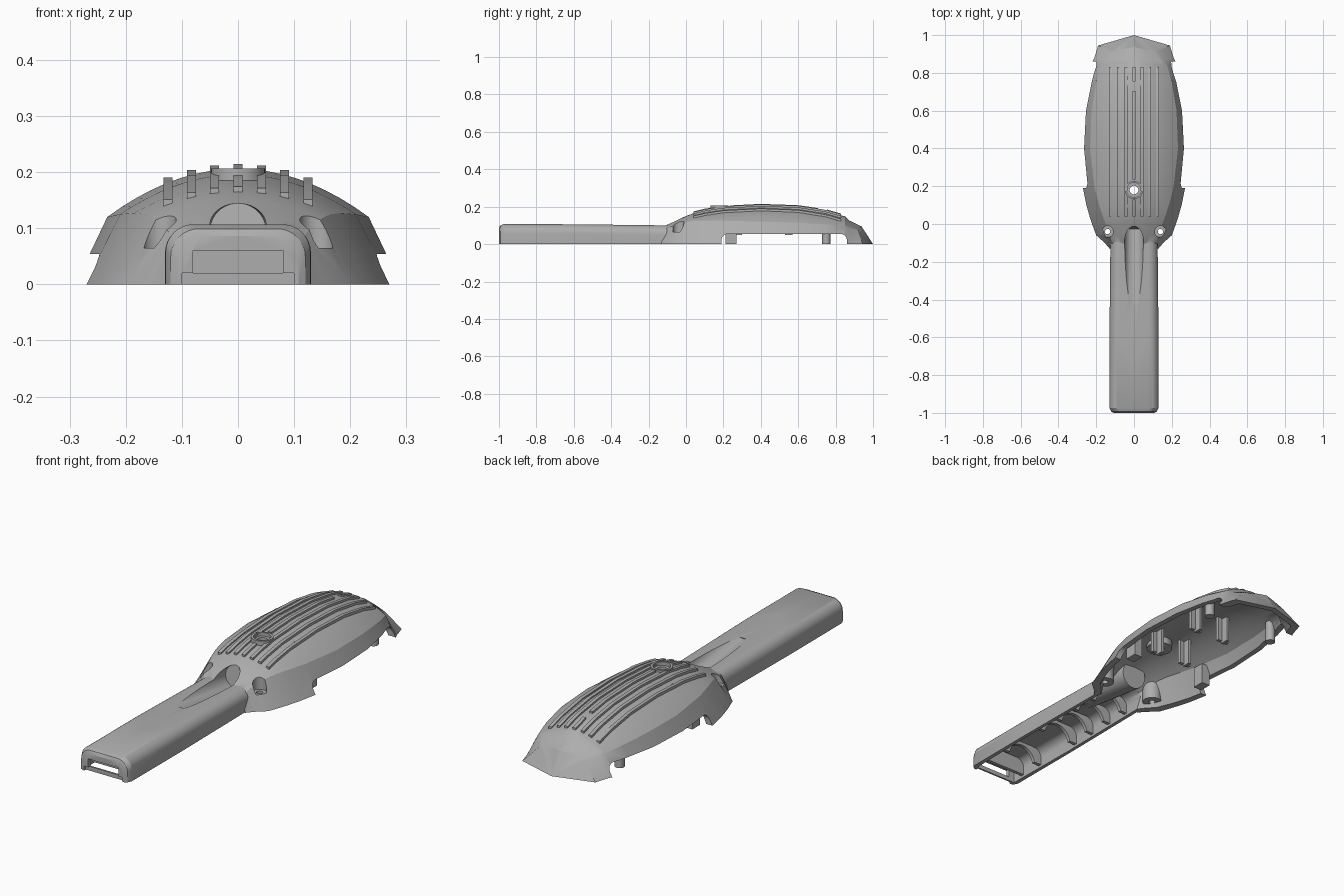
import bpy, bmesh, math
from mathutils import Vector

old = bpy.data.objects.get("Cube")
if old:
    bpy.data.objects.remove(old)

grey = bpy.data.materials.new("plastic_grey")
grey.use_nodes = True
grey.diffuse_color = (0.42, 0.42, 0.42, 1)
grey.node_tree.nodes["Principled BSDF"].inputs["Base Color"].default_value = grey.diffuse_color


def make(name, bm):
    bmesh.ops.recalc_face_normals(bm, faces=bm.faces)
    mesh = bpy.data.meshes.new(name)
    bm.to_mesh(mesh)
    bm.free()
    mesh.materials.append(grey)
    ob = bpy.data.objects.new(name, mesh)
    bpy.context.collection.objects.link(ob)
    return ob


def box(name, x, y, z, bevel=0):
    """Box from (min, max) pairs; bevel rounds the edges that run along x."""
    bm = bmesh.new()
    bmesh.ops.create_cube(bm, size=1)
    for v in bm.verts:
        v.co = [sum(r) / 2 + c * (r[1] - r[0]) for r, c in zip((x, y, z), v.co)]
    if bevel:
        edges = [e for e in bm.edges if abs(e.verts[0].co.x - e.verts[1].co.x) > 1e-4]
        bmesh.ops.bevel(bm, geom=edges, offset=bevel, segments=6, profile=0.5, affect='EDGES')
    return make(name, bm)


def rod(name, start, end, r, sides=32):
    a, b = Vector(start), Vector(end)
    bm = bmesh.new()
    bmesh.ops.create_cone(bm, cap_ends=True, segments=sides, radius1=r, radius2=r, depth=(b - a).length)
    turn = (b - a).to_track_quat('Z', 'Y')
    for v in bm.verts:
        v.co = turn @ v.co + (a + b) / 2
    return make(name, bm)


def post(name, x, y, r, z0, z1):
    return rod(name, (x, y, z0), (x, y, z1), r)


def combine(ob, others, operation):
    """Apply booleans one after another and remove the helper parts."""
    for other in others:
        mod = ob.modifiers.new("cut", 'BOOLEAN')
        mod.operation, mod.object, mod.solver = operation, other, 'EXACT'
        deps = bpy.context.evaluated_depsgraph_get()
        mesh = bpy.data.meshes.new_from_object(ob.evaluated_get(deps))
        ob.modifiers.clear()
        ob.data = mesh
        bpy.data.objects.remove(other)


def loft(name, rings):
    """Skin symmetric rings: side, over the top, other side, then bottom centre."""
    bm = bmesh.new()
    rows = [[bm.verts.new(p) for p in ring] for ring in rings]
    n = len(rows[0])
    for a, b in zip(rows, rows[1:]):
        for i in range(n):
            j = (i + 1) % n
            bm.faces.new((a[i], a[j], b[j], b[i]))
    mid = (n - 1) // 2
    for row in (rows[0], rows[-1]):
        bm.faces.new(row[:mid + 1] + row[-1:])
        bm.faces.new(row[mid:])
    return make(name, bm)


def ring_points(half, floor, place):
    """Mirror a half profile that runs from the base up to x = 0."""
    pts = half + [(-x, z) for x, z in half[-2::-1]] + [(0, floor)]
    return [place(x, z) for x, z in pts]


# Head stations: y, point of the end, slope, base width, crease width, crease height, top height
HEAD = [(-.13, 0, 0, .13, .11, .06, .095), (-.1, 0, 0, .155, .115, .085, .108),
        (-.06, 0, 0, .2, .13, .1, .125), (0, 0, 0, .222, .15, .118, .15),
        (.04, 0, 0, .235, .165, .125, .165), (.1, 0, 0, .252, .185, .127, .18),
        (.2, 0, 0, .272, .21, .125, .196), (.4, 0, 0, .29, .233, .12, .206),
        (.6, 0, 0, .28, .225, .115, .199), (.75, 0, 0, .25, .2, .105, .177),
        (.85, 0, 0, .224, .172, .095, .148), (.9, .1, .2, .21, .155, .085, .125),
        (1, .29, .65, .19, .12, .075, .095)]


def head(name, t, floor):
    rings = []
    for y, point, slope, wb, wc, zc, zt in HEAD:
        y = .5 + (y - .5) * (1 - 2 * t)
        wb, wc, zc, zt = wb - t, wc - t, zc - t * .8, zt - t
        half = [(wb, floor)]
        for i in range(10):
            x = wc * (1 - i / 9)
            half.append((x, zt - (zt - zc) * (x / wc) ** 2))
        rings.append(ring_points(half, floor, lambda x, z: (x, y - point * abs(x) - slope * max(z, 0), z)))
    return loft(name, rings)


def handle(name, t, floor, ends):
    rings = []
    for y, w, top in ends:
        w, top, r = w - t, top - t, .05 - t / 2
        half = [(w, floor)]
        for i in range(9):
            a = math.pi / 2 * i / 8
            half.append((w - r + r * math.cos(a), top - r + r * math.sin(a)))
        half.append((0, top))
        rings.append(ring_points(half, floor, lambda x, z: (x, y, z)))
    return loft(name, rings)


# Outer body
shell = head("housing_shell", 0, 0)
combine(shell, [handle("grip", 0, 0, [(-1, .108, .086), (-.993, .12, .099), (-.975, .129, .107),
                                      (-.6, .13, .106), (-.1, .125, .1), (.02, .12, .098)]),
                post("vent_ring", 0, .18, .048, .15, .206)], 'UNION')

# Hollow, with grip ribs, bosses and groove wall left standing
cavity = head("cavity", .016, -.03)
grip_hollow = handle("grip_hollow", .016, -.04, [(-.98, .125, .104), (-.6, .13, .106), (.05, .122, .099)])
combine(grip_hollow, [box("rib", (-.2, .2), (y - .008, y + .008), (.012, .2))
                      for y in (-.92, -.8, -.55, -.43, -.31, -.19)], 'DIFFERENCE')
combine(grip_hollow, [rod("arch", (0, -.9, .0), (0, -.1, .0), .074)], 'UNION')
combine(cavity, [grip_hollow], 'UNION')
SCREWS = [(.14, -.04, .065), (-.14, -.04, .065), (0, .92, .06), (0, -.67, .075)]
pads = [post("pad", x, y, .042, .02, .3) for x, y, z in SCREWS]
pads += [post("pad", 0, .18, .058, .15, .3), post("pad", 0, .73, .03, .13, .3),
         rod("groove_wall", (0, 0, .092), (0, -.46, .156), .064)]
combine(cavity, pads, 'DIFFERENCE')
combine(shell, [cavity], 'DIFFERENCE')

# Side openings, end window, thumb groove and screw holes
cuts = [box("side_opening", (-.5, .5), (.19, .86), (-.1, .054), .032),
        box("end_window", (-.08, .08), (-1.1, -.95), (.02, .06)),
        box("end_notch", (-.1, .1), (-1.1, -.988), (-.1, .02)),
        rod("thumb_groove", (0, -.02, .095), (0, -.42, .15), .05, 48)]
for x, y, z in SCREWS:
    cuts += [post("recess", x, y, .03, z, .4), post("hole", x, y, .014, -.1, .4)]
cuts += [post("recess", 0, .18, .038, .19, .4), post("hole", 0, .18, .023, .1, .4),
         post("hole", 0, .73, .014, .1, .4)]
combine(shell, cuts, 'DIFFERENCE')


def surface(x, y):
    for a, b in zip(HEAD, HEAD[1:]):
        if a[0] <= y <= b[0]:
            f = (y - a[0]) / (b[0] - a[0])
            wc, zc, zt = [p + (q - p) * f for p, q in zip(a[4:], b[4:])]
            return zt - (zt - zc) * (x / wc) ** 2


# Raised grip strips along the top
def strip(x, y0, y1):
    bm = bmesh.new()
    rows = []
    for i in range(25):
        y = y0 + (y1 - y0) * i / 24
        rows.append([bm.verts.new((x + dx, y, surface(x, y) + dz))
                     for dx, dz in ((-.008, -.01), (-.008, .009), (.008, .009), (.008, -.01))])
    for a, b in zip(rows, rows[1:]):
        for i in range(4):
            j = (i + 1) % 4
            bm.faces.new((a[i], a[j], b[j], b[i]))
    bm.faces.new(rows[0])
    bm.faces.new(rows[-1])
    return make("grip_strip", bm)


for x in (.042, .083, .125):
    strip(x, .04, .83)
    strip(-x, .04, .83)
for y0, y1 in ((.04, .13), (.235, .705), (.755, .83)):
    strip(0, y0, y1)

# Inner posts, lugs and brackets
for s in (-1, 1):
    peg = post("inner_post", s * .18, .75, .022, 0, .1)
    combine(peg, [post("peg_hole", s * .18, .75, .01, -.1, .04)], 'DIFFERENCE')
    box("side_lug", (s * .2 - .022, s * .2 + .022), (.212, .27), (0, .1))
    for y in (.26, .53):
        box("bracket", (s * .08 - .03, s * .08 + .03), (y - .008, y + .008), (.06, .18))
        box("bracket_web", (s * .08 - .007, s * .08 + .007), (y, y + .04), (.05, .18))

# Smooth shading with sharp edges kept
for ob in bpy.context.scene.objects:
    ob.select_set(ob.type == 'MESH')
bpy.context.view_layer.objects.active = shell
bpy.ops.object.shade_smooth_by_angle(angle=math.radians(28))
